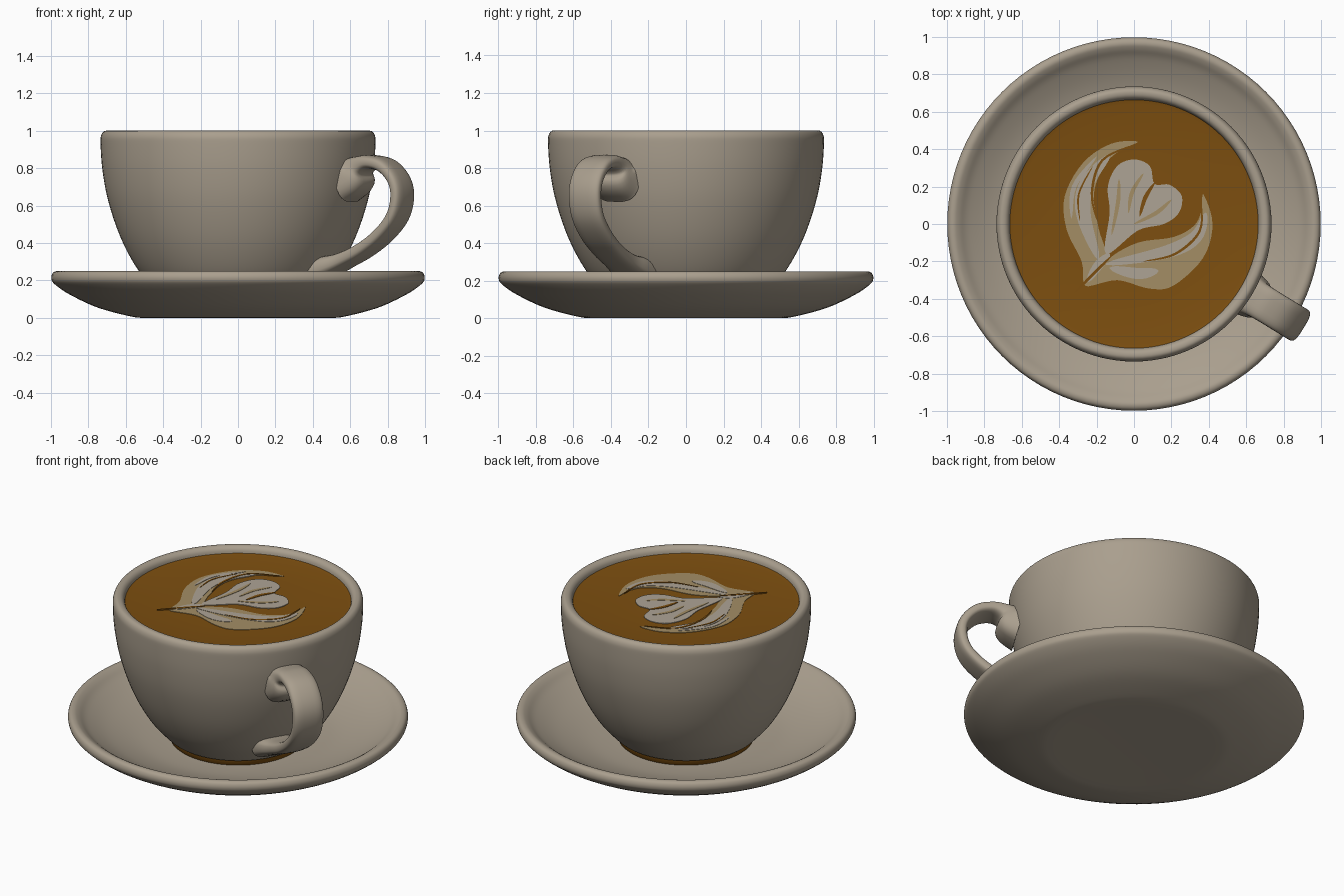
import bpy, bmesh, math
from mathutils import Vector

if "Cube" in bpy.data.objects:
    bpy.data.objects.remove(bpy.data.objects["Cube"])


def material(name, rgb):
    m = bpy.data.materials.new(name)
    m.diffuse_color = (*rgb, 1)
    m.use_nodes = True
    m.node_tree.nodes["Principled BSDF"].inputs["Base Color"].default_value = m.diffuse_color
    return m


CERAMIC = material("warm_grey_ceramic", (0.40, 0.345, 0.27))
COFFEE = material("coffee_brown", (0.205, 0.078, 0.005))
TAN = material("foam_tan", (0.37, 0.27, 0.13))
CREAM = material("foam_cream", (0.42, 0.37, 0.30))


def spline(pts, n=5, closed=False):
    """Catmull-Rom through points of any dimension."""
    P = [Vector(p) for p in pts]
    k = len(P)
    out = []
    for i in range(k if closed else k - 1):
        if closed:
            a, b, c, d = (P[(i + j) % k] for j in (-1, 0, 1, 2))
        else:
            a, b, c, d = P[max(i - 1, 0)], P[i], P[i + 1], P[min(i + 2, k - 1)]
        for s in range(n):
            t = s / n
            out.append(0.5 * (2 * b + (c - a) * t + (2 * a - 5 * b + 4 * c - d) * t * t
                              + (3 * b - a - 3 * c + d) * t ** 3))
    if not closed:
        out.append(P[-1])
    return out


def finish(name, bm, mat, angle=50):
    bmesh.ops.recalc_face_normals(bm, faces=bm.faces)
    me = bpy.data.meshes.new(name)
    bm.to_mesh(me)
    bm.free()
    me.materials.append(mat)
    ob = bpy.data.objects.new(name, me)
    bpy.context.collection.objects.link(ob)
    bpy.ops.object.select_all(action='DESELECT')
    ob.select_set(True)
    bpy.context.view_layer.objects.active = ob
    bpy.ops.object.shade_smooth_by_angle(angle=math.radians(angle))
    return ob


def loft(name, rings, mat, angle=50):
    """Skin a list of closed rings and cap both ends."""
    bm = bmesh.new()
    R = [[bm.verts.new(p) for p in ring] for ring in rings]
    n = len(R[0])
    for a, b in zip(R, R[1:]):
        for i in range(n):
            j = (i + 1) % n
            bm.faces.new((a[i], a[j], b[j], b[i]))
    bm.faces.new(R[0])
    bm.faces.new(R[-1])
    return finish(name, bm, mat, angle)


def lathe(name, prof, mat, seg=96):
    rings = [[(r * math.cos(2 * math.pi * i / seg), r * math.sin(2 * math.pi * i / seg), z)
              for i in range(seg)] for r, z in prof]
    return loft(name, rings, mat)


# Saucer: flat underside, flared wall, rounded rim, dished top
lathe("saucer", [(0.3, 0.004), (0.47, 0.0)] + spline([
    (0.49, 0.0), (0.57, 0.007), (0.75, 0.055), (0.90, 0.125), (0.98, 0.18), (0.998, 0.21),
    (0.99, 0.24), (0.965, 0.25), (0.935, 0.238), (0.88, 0.20), (0.76, 0.145),
    (0.60, 0.10), (0.45, 0.083), (0.30, 0.08)]), CERAMIC)

# Cup: outer bowl and rounded lip, running down the inside to the coffee
lathe("cup", spline([
    (0.385, 0.115), (0.41, 0.118), (0.45, 0.155), (0.53, 0.25), (0.60, 0.37), (0.655, 0.50),
    (0.70, 0.65), (0.726, 0.80), (0.735, 0.93), (0.732, 0.975), (0.715, 0.998),
    (0.69, 0.999), (0.672, 0.985), (0.664, 0.96), (0.66, 0.92)]), CERAMIC)

# Unglazed brown foot ring
lathe("cup_foot", [(0.385, 0.075), (0.397, 0.085), (0.40, 0.12)], COFFEE)

# Coffee surface with slight meniscus
lathe("coffee", [(0.66, 0.93), (0.664, 0.962), (0.64, 0.957), (0.3, 0.957)], COFFEE)

# Handle: rounded band swept in a radial plane; rows are r, z, half width, half thickness
path = spline([
    (0.68, 0.755, 0.135, 0.14), (0.732, 0.772, 0.118, 0.115), (0.77, 0.81, 0.10, 0.058),
    (0.84, 0.833, 0.095, 0.038), (0.935, 0.812, 0.095, 0.036), (1.008, 0.74, 0.095, 0.034),
    (1.03, 0.65, 0.095, 0.034), (1.00, 0.54, 0.095, 0.034), (0.91, 0.44, 0.095, 0.035),
    (0.79, 0.36, 0.095, 0.037), (0.67, 0.307, 0.10, 0.042), (0.58, 0.277, 0.118, 0.055),
    (0.50, 0.25, 0.13, 0.07)], 5)
ang = math.radians(-31.5)
out_dir = Vector((math.cos(ang), math.sin(ang), 0))
side = Vector((-math.sin(ang), math.cos(ang), 0))
up = Vector((0, 0, 1))


def power(v, e):
    return math.copysign(abs(v) ** e, v)


rings = []
for i, p in enumerate(path):
    d = path[min(i + 1, len(path) - 1)] - path[max(i - 1, 0)]
    t = Vector((d[0], d[1])).normalized()
    nrm = out_dir * -t.y + up * t.x
    c = out_dir * p[0] + up * p[1]
    rings.append([c + side * p[2] * power(math.cos(a), 0.6) + nrm * p[3] * power(math.sin(a), 0.7)
                  for a in (2 * math.pi * k / 28 for k in range(28))])
loft("handle", rings, CERAMIC, 60)


# Foam art: thin plates stacked just above the coffee
def plate(name, outline, z, mat):
    bm = bmesh.new()
    low = [bm.verts.new((p[0], p[1], 0.955)) for p in outline]
    top = [bm.verts.new((p[0], p[1], z)) for p in outline]
    n = len(top)
    for i in range(n):
        j = (i + 1) % n
        bm.faces.new((low[i], low[j], top[j], top[i]))
    cap = [bm.faces.new(top), bm.faces.new(low[::-1])]
    bmesh.ops.triangulate(bm, faces=cap)
    finish(name, bm, mat, 30)


def stroke(name, pts, w, z, mat):
    """Ribbon tapered at both ends."""
    c = spline(pts, 6)
    left, right = [], []
    for i, p in enumerate(c):
        d = (c[min(i + 1, len(c) - 1)] - c[max(i - 1, 0)]).normalized()
        h = w * (0.08 + 0.92 * math.sin(math.pi * i / (len(c) - 1)) ** 0.7) / 2
        left.append((p.x - d.y * h, p.y + d.x * h))
        right.append((p.x + d.y * h, p.y - d.x * h))
    plate(name, left + right[::-1], z, mat)


plate("left_leaf", spline([
    (0.02, 0.44), (-0.12, 0.43), (-0.27, 0.33), (-0.37, 0.15), (-0.36, -0.03), (-0.28, -0.20),
    (-0.26, -0.33), (-0.15, -0.19), (-0.19, -0.02), (-0.215, 0.16), (-0.16, 0.31), (-0.08, 0.39)],
    5, True), 0.960, TAN)
plate("right_leaf", spline([
    (0.37, 0.16), (0.42, 0.0), (0.37, -0.18), (0.21, -0.33), (0.08, -0.345), (-0.09, -0.30),
    (-0.26, -0.33), (-0.14, -0.19), (0.02, -0.10), (0.21, -0.07), (0.32, -0.01), (0.36, 0.07)],
    5, True), 0.960, TAN)
plate("heart", spline([
    (-0.15, -0.16), (-0.13, 0.06), (-0.14, 0.20), (-0.09, 0.31), (0.0, 0.345), (0.085, 0.31),
    (0.11, 0.215), (0.19, 0.21), (0.255, 0.15), (0.24, 0.06), (0.16, 0.0), (0.02, -0.035)],
    5, True), 0.961, CREAM)

# Cream streaks in the leaves
for name, pts, w in (
        ("left_streak", [(-0.13, 0.37), (-0.25, 0.22), (-0.27, 0.05), (-0.19, -0.19)], 0.085),
        ("left_outer_streak", [(-0.20, 0.36), (-0.32, 0.20), (-0.335, 0.03)], 0.025),
        ("right_streak", [(0.385, 0.06), (0.33, -0.07), (0.17, -0.15), (-0.15, -0.215)], 0.075),
        ("right_inner_streak", [(0.13, -0.25), (0.02, -0.265), (-0.13, -0.235)], 0.06),
        ("stem_streak", [(-0.13, -0.16), (-0.19, -0.22), (-0.25, -0.31)], 0.05)):
    stroke(name, pts, w, 0.962, CREAM)

# Tan folds inside the heart
for i, pts in enumerate((
        [(-0.08, 0.24), (-0.085, 0.12), (-0.12, -0.06)],
        [(0.05, 0.27), (-0.01, 0.17), (-0.03, 0.06)],
        [(0.20, 0.13), (0.12, 0.06), (0.0, 0.0)])):
    stroke(f"heart_fold_{i}", pts, 0.022, 0.963, TAN)

# Coffee coloured lines between the streaks
for i, (pts, w) in enumerate((
        ([(0.0, 0.425), (-0.17, 0.34), (-0.225, 0.17), (-0.20, 0.02)], 0.014),
        ([(-0.22, 0.31), (-0.295, 0.16), (-0.29, 0.02)], 0.010),
        ([(0.36, 0.12), (0.35, -0.04), (0.22, -0.16), (0.05, -0.20)], 0.014),
        ([(0.11, 0.22), (0.06, 0.14), (0.03, 0.04)], 0.022),
        ([(-0.12, -0.17), (-0.21, -0.26), (-0.32, -0.37)], 0.016))):
    stroke(f"coffee_line_{i}", pts, w, 0.964, COFFEE)
